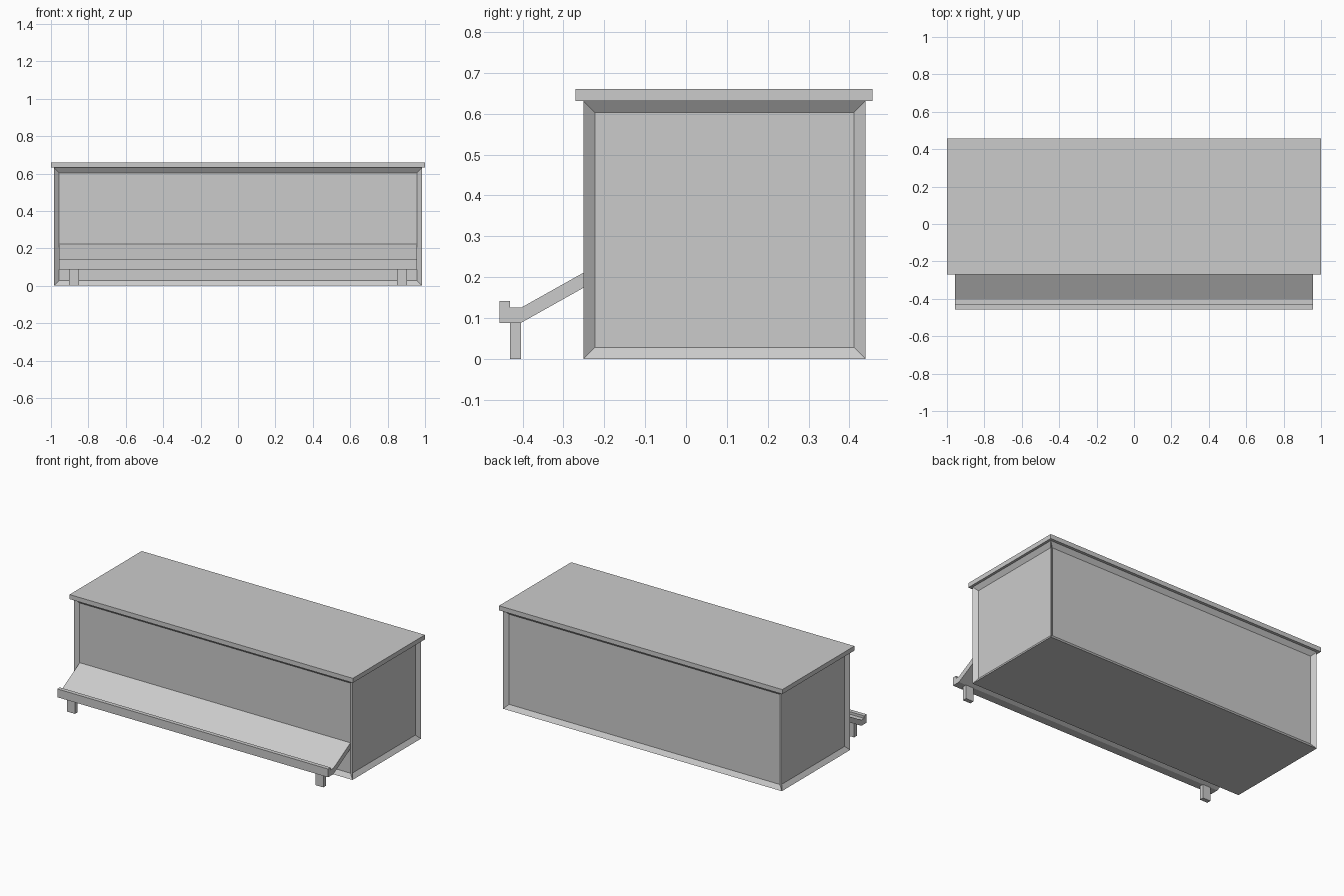
import bpy, bmesh

if "Cube" in bpy.data.objects:
    bpy.data.objects.remove(bpy.data.objects["Cube"])


def finish(bm, name):
    bmesh.ops.recalc_face_normals(bm, faces=bm.faces)
    mesh = bpy.data.meshes.new(name)
    bm.to_mesh(mesh)
    bm.free()
    obj = bpy.data.objects.new(name, mesh)
    bpy.context.collection.objects.link(obj)
    return obj


def box(name, x, y, z, panel=None):
    """Box from (min, max) ranges; panel = (frame width, recess depth) on its sides."""
    bm = bmesh.new()
    bmesh.ops.create_cube(bm, size=1)
    for v in bm.verts:
        v.co = [r[0] if c < 0 else r[1] for c, r in zip(v.co, (x, y, z))]
    bm.normal_update()
    if panel:
        sides = [f for f in bm.faces if abs(f.normal.z) < 0.5]
        bmesh.ops.inset_individual(bm, faces=sides, thickness=panel[0],
                                   depth=-panel[1], use_even_offset=True)
    return finish(bm, name)


def extrude_x(name, profile, half):
    """Closed (y, z) profile extruded across x."""
    bm = bmesh.new()
    face = bm.faces.new([bm.verts.new((-half, y, z)) for y, z in profile])
    new = bmesh.ops.extrude_face_region(bm, geom=[face])["geom"]
    verts = [g for g in new if isinstance(g, bmesh.types.BMVert)]
    bmesh.ops.translate(bm, verts=verts, vec=(2 * half, 0, 0))
    return finish(bm, name)


# Cabinet body with a recessed panel on each of its four sides
box("cabinet_body", (-0.984, 0.984), (-0.251, 0.439), (0, 0.631), panel=(0.028, 0.02))

# Overhanging top slab
box("counter_top", (-1, 1), (-0.27, 0.457), (0.631, 0.66))

# Sloped shelf with a raised front lip, reaching into the front recess
extrude_x("sloped_shelf", [
    (-0.457, 0.088), (-0.457, 0.141), (-0.431, 0.141), (-0.431, 0.125),
    (-0.404, 0.125), (-0.231, 0.222), (-0.231, 0.185), (-0.404, 0.088)], 0.956)

# Pair of short shelf legs
for side, name in ((-1, "left_shelf_leg"), (1, "right_shelf_leg")):
    box(name, sorted((side * 0.904, side * 0.85)), (-0.431, -0.404), (0, 0.088))
